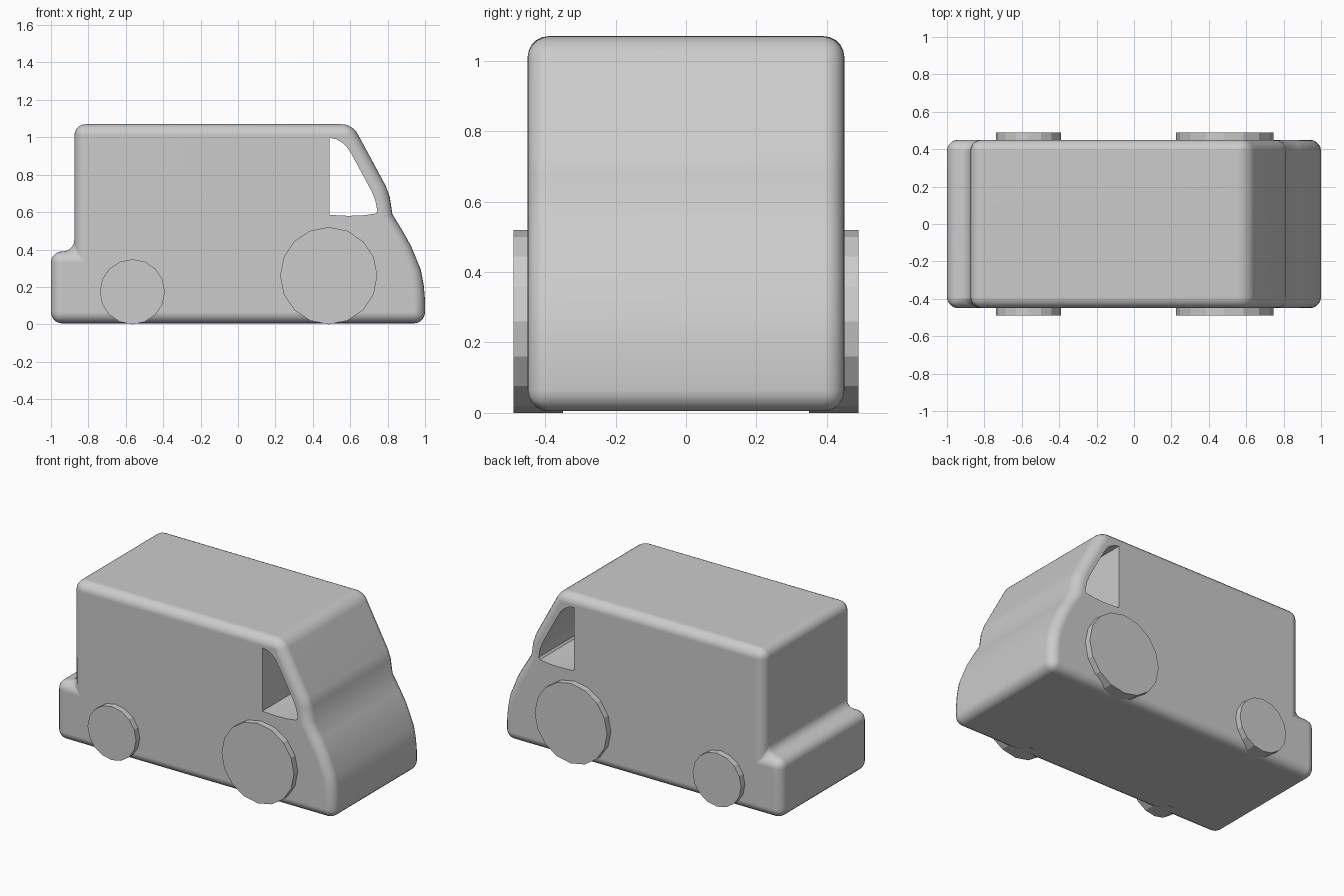
import bpy
import bmesh
import math

cube = bpy.data.objects.get("Cube")
if cube:
    bpy.data.objects.remove(cube, do_unlink=True)

GREY = (0.6, 0.6, 0.6, 1.0)
paint = bpy.data.materials.new("light grey")
paint.use_nodes = True
paint.diffuse_color = GREY
paint.node_tree.nodes["Principled BSDF"].inputs["Base Color"].default_value = GREY


def extrude_profile(name, points, half_width):
    """Solid made by extruding an x-z outline along y."""
    bm = bmesh.new()
    face = bm.faces.new([bm.verts.new((x, -half_width, z)) for x, z in points])
    grown = bmesh.ops.extrude_face_region(bm, geom=[face])
    moved = [g for g in grown["geom"] if isinstance(g, bmesh.types.BMVert)]
    bmesh.ops.translate(bm, verts=moved, vec=(0, 2 * half_width, 0))
    bmesh.ops.recalc_face_normals(bm, faces=bm.faces)
    mesh = bpy.data.meshes.new(name)
    bm.to_mesh(mesh)
    bm.free()
    mesh.materials.append(paint)
    obj = bpy.data.objects.new(name, mesh)
    bpy.context.collection.objects.link(obj)
    return obj


# Van body with rear step and sloping nose
body = extrude_profile("van_body", [
    (-1, 0.005), (-1, 0.39), (-0.875, 0.39), (-0.875, 1.07), (0.612, 1.07),
    (0.79, 0.74), (0.812, 0.68), (0.825, 0.59), (0.88, 0.5), (0.925, 0.42),
    (0.978, 0.29), (0.993, 0.21), (1, 0.13), (1, 0.005)], 0.45)
for poly in body.data.polygons:
    poly.use_smooth = True

# Cab window opening, straight through both sides
window = extrude_profile("window_cutter", [
    (0.49, 0.585), (0.49, 0.997), (0.525, 0.99), (0.56, 0.97), (0.585, 0.945),
    (0.61, 0.905), (0.715, 0.71), (0.735, 0.66), (0.745, 0.605),
    (0.735, 0.592), (0.67, 0.583), (0.59, 0.58)], 0.7)
for poly in window.data.polygons:
    poly.use_smooth = True
window.hide_render = True
window.hide_set(True)

# Rounded edges, then the window cut
bevel = body.modifiers.new("rounded_edges", 'BEVEL')
bevel.width = 0.06
bevel.segments = 5
bevel.limit_method = 'ANGLE'
bevel.angle_limit = math.radians(40)
cut = body.modifiers.new("window_cut", 'BOOLEAN')
cut.operation = 'DIFFERENCE'
cut.solver = 'EXACT'
cut.object = window
bpy.context.view_layer.objects.active = body
body.select_set(True)
for name in ("rounded_edges", "window_cut"):
    bpy.ops.object.modifier_apply(modifier=name)
bpy.data.objects.remove(window, do_unlink=True)
bpy.ops.object.shade_smooth_by_angle(angle=math.radians(35))
weighted = body.modifiers.new("flat_panels", 'WEIGHTED_NORMAL')
weighted.keep_sharp = True

# Faceted wheels, large at the front and small at the rear
for end, x, radius in (("front", 0.485, 0.26), ("rear", -0.565, 0.174)):
    for side, sign in (("left", 1), ("right", -1)):
        bpy.ops.mesh.primitive_cylinder_add(
            vertices=16, radius=radius, depth=0.14,
            location=(x, sign * 0.42, radius), rotation=(math.pi / 2, 0, 0))
        wheel = bpy.context.object
        wheel.name = f"{end}_{side}_wheel"
        wheel.data.materials.append(paint)
